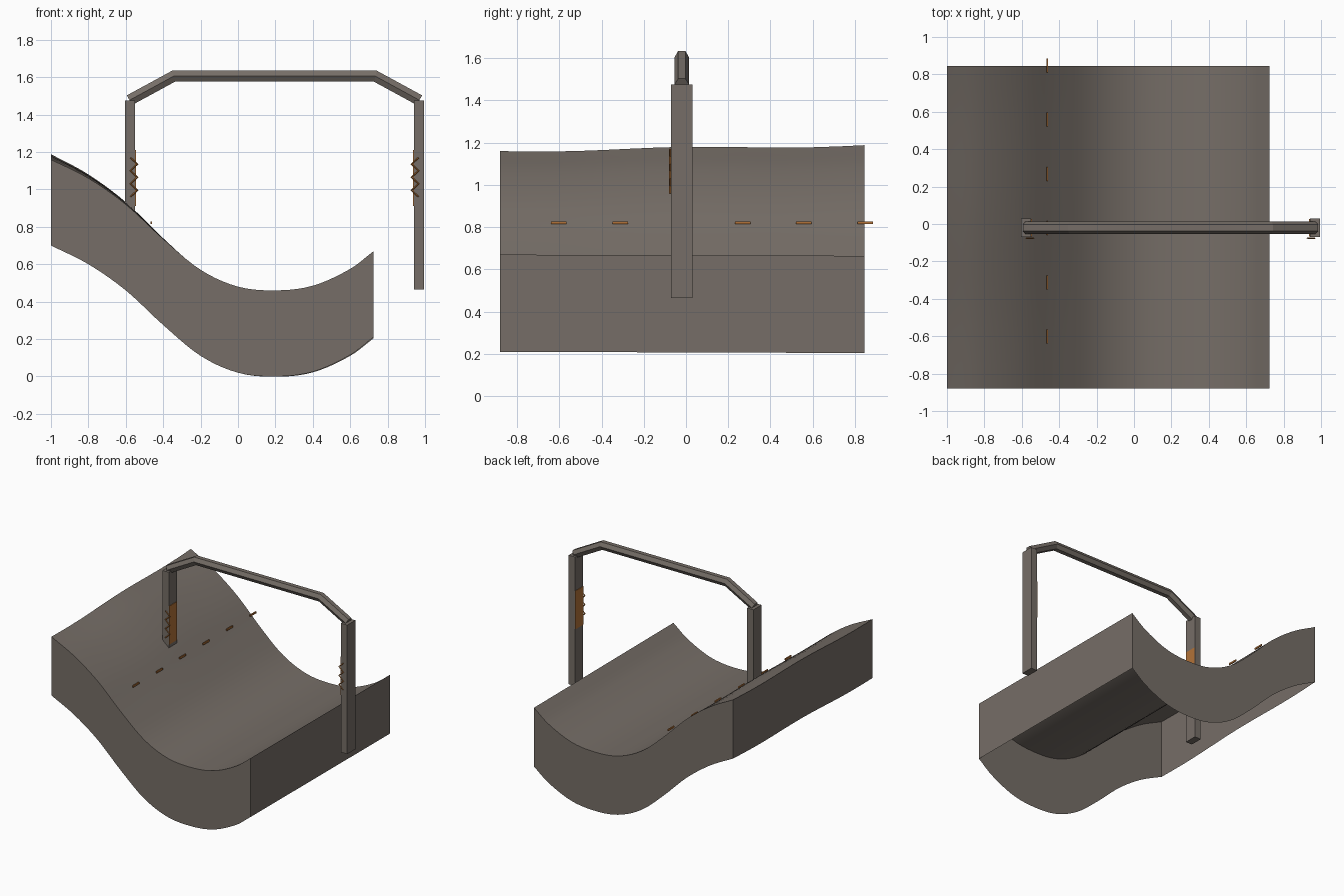
import bpy, bmesh, math
from mathutils import Vector

if "Cube" in bpy.data.objects:
    bpy.data.objects.remove(bpy.data.objects["Cube"], do_unlink=True)


def material(name, rgb):
    m = bpy.data.materials.new(name)
    m.use_nodes = True
    m.diffuse_color = (*rgb, 1)
    m.node_tree.nodes["Principled BSDF"].inputs["Base Color"].default_value = (*rgb, 1)
    return m


STONE = material("warm grey", (0.18, 0.155, 0.135))
ORANGE = material("orange", (0.45, 0.17, 0.04))


def finish(name, bm, mat):
    mesh = bpy.data.meshes.new(name)
    bm.to_mesh(mesh)
    bm.free()
    mesh.materials.append(mat)
    obj = bpy.data.objects.new(name, mesh)
    bpy.context.collection.objects.link(obj)
    return obj


def box(name, low, high, mat):
    bm = bmesh.new()
    bmesh.ops.create_cube(bm, size=1)
    low, high = Vector(low), Vector(high)
    for v in bm.verts:
        v.co = (low + high) / 2 + v.co * (high - low)
    return finish(name, bm, mat)


def sweep(name, path, radius, sides, y, mat):
    """Sweep a regular polygon along an x-z path with mitred corners."""
    bm = bmesh.new()
    pts = [Vector((x, 0, z)) for x, z in path]
    rings = []
    for i, p in enumerate(pts):
        a = (p - pts[i - 1]).normalized() if i else (pts[1] - p).normalized()
        b = (pts[i + 1] - p).normalized() if i + 1 < len(pts) else a
        tangent = (a + b).normalized()
        normal = Vector((-tangent.z, 0, tangent.x)) / tangent.dot(a)
        ring = []
        for k in range(sides):
            t = math.tau * k / sides
            ring.append(bm.verts.new(p + Vector((0, y + radius * math.cos(t), 0))
                                     + normal * radius * math.sin(t)))
        rings.append(ring)
    for r, s in zip(rings, rings[1:]):
        for k in range(sides):
            n = (k + 1) % sides
            bm.faces.new((r[k], r[n], s[n], s[k]))
    bm.faces.new(rings[0])
    bm.faces.new(rings[-1])
    bmesh.ops.recalc_face_normals(bm, faces=bm.faces[:])
    return finish(name, bm, mat)


# Ground: wavy top surface with skirt walls, open underneath
PROFILE = [(-1, 1.16), (-0.8, 1.06), (-0.6, 0.92), (-0.4, 0.735), (-0.2, 0.57), (0, 0.48),
           (0.2, 0.46), (0.4, 0.485), (0.6, 0.575), (0.725, 0.67)]


def profile_points(steps=5):
    pts = [Vector(p) for p in PROFILE]
    slopes = []
    for i in range(len(pts)):
        d = pts[min(i + 1, len(pts) - 1)] - pts[max(i - 1, 0)]
        slopes.append(d.y / d.x)
    out = []
    for i in range(len(pts) - 1):
        p, q = pts[i], pts[i + 1]
        w = q.x - p.x
        for k in range(steps):
            t = k / steps
            h = t * t * (3 - 2 * t)
            z = (p.y + (q.y - p.y) * h + slopes[i] * w * t * (1 - t) ** 2
                 - slopes[i + 1] * w * t * t * (1 - t))
            out.append((p.x + w * t, z))
    return out + [PROFILE[-1]]


def tilt(x, s):
    rise = 0.028 * s - 0.006 * math.sin(math.tau * s * 1.5)
    return rise * max(0, min(1, (-0.3 - x) / 0.7)) - 0.008 * s * max(0, x)


FRONT, BACK, ROWS = -0.88, 0.845, 14
bm = bmesh.new()
grid = [[bm.verts.new((x, FRONT + (BACK - FRONT) * j / ROWS, z + tilt(x, j / ROWS)))
         for j in range(ROWS + 1)] for x, z in profile_points()]
for a, b in zip(grid, grid[1:]):
    for j in range(ROWS):
        bm.faces.new((a[j], b[j], b[j + 1], a[j + 1]))
rim = [e for e in bm.edges if e.is_boundary]
skirt = bmesh.ops.extrude_edge_only(bm, edges=rim)["geom"]
bmesh.ops.translate(bm, vec=(0, 0, -0.46),
                    verts=[g for g in skirt if isinstance(g, bmesh.types.BMVert)])
bmesh.ops.recalc_face_normals(bm, faces=bm.faces[:])
bm.faces.ensure_lookup_table()
if bm.faces[0].normal.z < 0:
    bmesh.ops.reverse_faces(bm, faces=bm.faces[:])
ground = finish("ground", bm, STONE)
bpy.ops.object.select_all(action="DESELECT")
ground.select_set(True)
bpy.context.view_layer.objects.active = ground
bpy.ops.object.shade_smooth_by_angle(angle=math.radians(30))

# Arch: two posts joined by a six-sided top bar
MID = 0.195
for name, side in (("right", -1), ("left", 1)):
    def across(a, b):
        return sorted((MID + side * a, MID + side * b))

    x0, x1 = across(0.745, 0.8)
    box(name + "_post", (x0, -0.07, 0.465), (x1, 0.03, 1.475), STONE)
    # Orange panel on the inner face of the post
    x0, x1 = across(0.741, 0.746)
    box(name + "_post_panel", (x0, -0.068, 0.91), (x1, 0.028, 1.21), ORANGE)
    # Zigzag mark on the front of the post
    zigzag = [(MID + side * (0.77 if k % 2 == 0 else 0.733), 1.17 - 0.035 * k)
              for k in range(7)]
    sweep(name + "_post_zigzag", zigzag, 0.004, 4, -0.076, ORANGE)

bar = [(MID + s * d, z) for s, d, z in
       ((-1, 0.775, 1.477), (-1, 0.54, 1.605), (1, 0.54, 1.605), (1, 0.775, 1.477))]
sweep("top_bar", bar, 0.034, 6, -0.02, STONE)

# Dashed line floating just above the slope
for k in range(6):
    y = 0.848 - 0.29 * k
    box(f"line_dash_{k + 1}", (-0.468, y - 0.037, 0.815), (-0.459, y + 0.037, 0.828), ORANGE)
